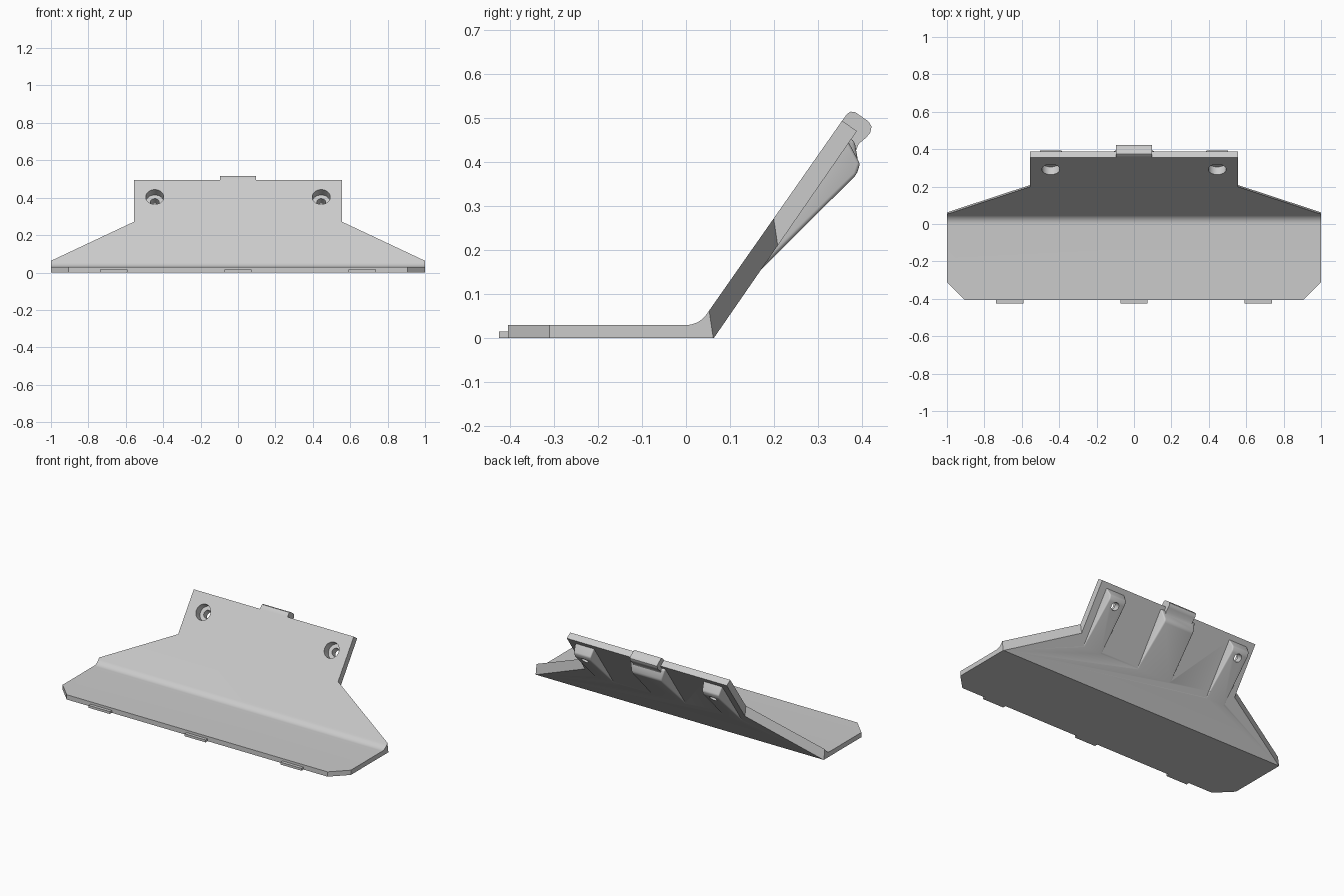
import bpy, bmesh, math
from mathutils import Vector

cube = bpy.data.objects.get("Cube")
if cube:
    bpy.data.objects.remove(cube, do_unlink=True)

mat = bpy.data.materials.new("light_grey")
mat.use_nodes = True
GREY = (0.6, 0.6, 0.6, 1)
mat.diffuse_color = GREY
mat.node_tree.nodes["Principled BSDF"].inputs["Base Color"].default_value = GREY

# Frame of the sloped panel: s runs up the slope, t runs through its thickness
A = math.radians(55)
R = 0.057
ORIGIN = Vector((0, R * math.sin(A), 0.03 + R * (1 - math.cos(A))))
UP = Vector((0, math.cos(A), math.sin(A)))
THROUGH = Vector((0, math.sin(A), -math.cos(A)))
THICK = 0.041


def slope(x, s, t):
    return ORIGIN + Vector((x, 0, 0)) + UP * s + THROUGH * t


def loft(name, ring_a, ring_b):
    """Closed solid between two matching rings of points."""
    bm = bmesh.new()
    a = [bm.verts.new(p) for p in ring_a]
    b = [bm.verts.new(p) for p in ring_b]
    bm.faces.new(a)
    bm.faces.new(b[::-1])
    for i in range(len(a)):
        j = (i + 1) % len(a)
        bm.faces.new((a[j], a[i], b[i], b[j]))
    bmesh.ops.recalc_face_normals(bm, faces=bm.faces)
    mesh = bpy.data.meshes.new(name)
    bm.to_mesh(mesh)
    bm.free()
    mesh.materials.append(mat)
    obj = bpy.data.objects.new(name, mesh)
    bpy.context.collection.objects.link(obj)
    return obj


def apply(obj):
    """Bake the modifiers into the mesh."""
    graph = bpy.context.evaluated_depsgraph_get()
    obj.data = bpy.data.meshes.new_from_object(obj.evaluated_get(graph))
    obj.modifiers.clear()


def combine(obj, other, operation):
    mod = obj.modifiers.new("combine", 'BOOLEAN')
    mod.object, mod.operation, mod.solver = other, operation, 'EXACT'
    apply(obj)
    bpy.data.objects.remove(other, do_unlink=True)


def rib(name, cx, half, profile, draft=0.0, soft=0.0):
    """Slope profile pulled across x; draft narrows it away from the panel."""
    def ring(side):
        return [slope(cx + side * (half - draft * max(0, t - THICK)), s, t)
                for s, t in profile]
    obj = loft(name, ring(-1), ring(1))
    if soft:
        mod = obj.modifiers.new("soft", 'BEVEL')
        mod.width, mod.segments, mod.angle_limit = soft, 4, math.radians(25)
        apply(obj)
    return obj


def drill(name, x, s, radius, t0, t1):
    def ring(t):
        return [slope(x + radius * math.cos(k * math.tau / 40),
                      s + radius * math.sin(k * math.tau / 40), t) for k in range(40)]
    return loft(name, ring(t0), ring(t1))


# Bent panel: flat base, fillet and slope as one profile
TOP = 0.537
side = [Vector((0, -0.5, 0)), Vector((0, -0.5, 0.03))]
side += [Vector((0, R * math.sin(A * k / 10), 0.03 + R * (1 - math.cos(A * k / 10))))
         for k in range(11)]
side += [slope(0, TOP, 0), slope(0, TOP, THICK), Vector((0, 0.063, 0))]
wide = Vector((1.1, 0, 0))
panel = loft("bracket_panel", [p - wide for p in side], [p + wide for p in side])

# Trim to the plan outline, whose rear edges lean slightly forward
half = [(0.905, -0.405), (1, -0.31), (1, 0.062), (0.555, 0.24), (0.555, 0.8)]
plan = half + [(-x, y) for x, y in reversed(half)]


def plan_ring(z):
    return [Vector((x, y - 0.15 * z if y > 0 else y, z)) for x, y in plan]


combine(panel, loft("plan_trim", plan_ring(-0.1), plan_ring(0.7)), 'INTERSECT')

# Screw bosses on the rear, flaring out up the slope
boss = [(0.12, 0.02), (0.12, 0.037), (0.455, 0.097), (0.48, 0.09), (0.508, 0.035), (0.508, 0.02)]
for x in (-0.445, 0.445):
    combine(panel, rib("screw_boss", x, 0.068, boss, 0.2, 0.012), 'UNION')

# Centre rib and the rounded clip above it
centre = [(0.12, 0.02), (0.12, 0.037), (0.46, 0.097), (0.475, 0.09), (0.515, 0.05), (0.515, 0.02)]
combine(panel, rib("centre_rib", 0, 0.125, centre, 0.4, 0.008), 'UNION')
clip = [(0.46, 0.0002), (0.555, 0.0002), (0.565, 0.004), (0.57, 0.014), (0.57, 0.05),
        (0.565, 0.062), (0.552, 0.068), (0.538, 0.067), (0.515, 0.061), (0.48, 0.07)]
combine(panel, rib("top_clip", 0, 0.095, clip), 'UNION')

# Counterbored screw holes
for x in (-0.445, 0.445):
    combine(panel, drill("counterbore", x, 0.427, 0.048, -0.05, 0.05), 'DIFFERENCE')
    combine(panel, drill("screw_hole", x, 0.427, 0.024, 0.03, 0.2), 'DIFFERENCE')

# Locating tabs along the front edge
for x in (-0.665, 0, 0.665):
    def tab_ring(z):
        return [Vector((x + dx, y, z)) for dx, y in
                ((-0.073, -0.425), (0.073, -0.425), (0.073, -0.404), (-0.073, -0.404))]
    loft("front_tab", tab_ring(0), tab_ring(0.015))

bpy.ops.object.select_all(action='DESELECT')
panel.select_set(True)
bpy.context.view_layer.objects.active = panel
bpy.ops.object.shade_smooth_by_angle(angle=math.radians(30))
